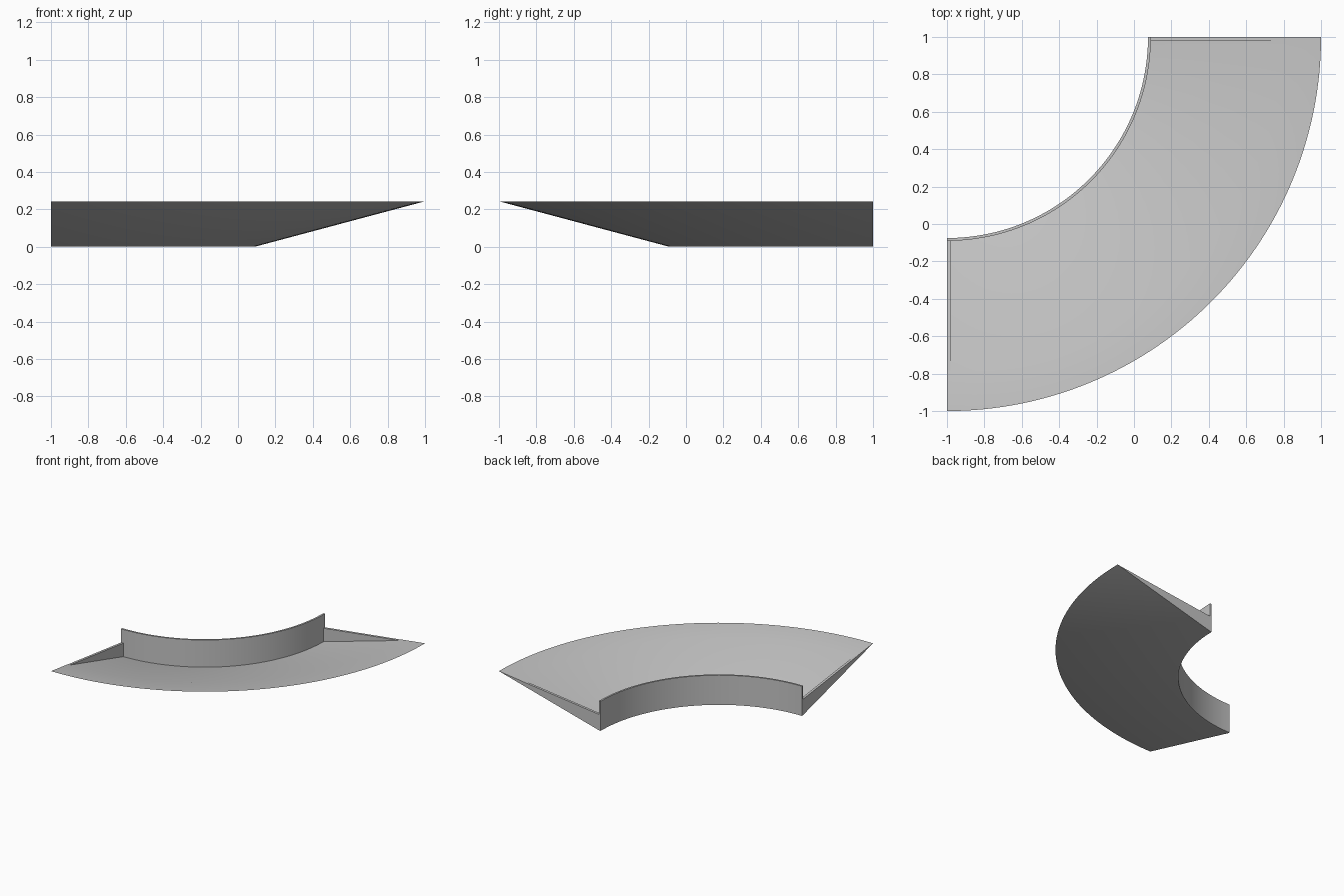
import bpy, bmesh
from math import sin, cos, pi, radians

cube = bpy.data.objects.get("Cube")
if cube:
    bpy.data.objects.remove(cube, do_unlink=True)

grey = bpy.data.materials.new("light grey")
grey.use_nodes = True
colour = (0.55, 0.55, 0.55, 1)
grey.diffuse_color = colour
grey.node_tree.nodes["Principled BSDF"].inputs["Base Color"].default_value = colour

INNER, WALL, LIP, OUTER = 1.075, 1.09, 1.79, 2.0   # radii about the back right corner
HEIGHT, FLOOR, END_TOP = 0.243, 0.02, 0.13
LIP_Z = 0.217
END_THICK = 0.02
STEPS = 64


def loft(name, rings):
    """Skin a closed solid through matching section rings."""
    bm = bmesh.new()
    loops = [[bm.verts.new(p) for p in ring] for ring in rings]
    n = len(loops[0])
    for a, b in zip(loops, loops[1:]):
        for i in range(n):
            j = (i + 1) % n
            bm.faces.new((a[i], a[j], b[j], b[i]))
    caps = [bm.faces.new(loops[0]), bm.faces.new(loops[-1])]
    bmesh.ops.triangulate(bm, faces=caps)
    bmesh.ops.recalc_face_normals(bm, faces=bm.faces[:])
    mesh = bpy.data.meshes.new(name)
    bm.to_mesh(mesh)
    bm.free()
    mesh.materials.append(grey)
    obj = bpy.data.objects.new(name, mesh)
    bpy.context.collection.objects.link(obj)
    return obj


# Quarter-round sloping tray with its upright inner wall
profile = [(INNER, 0), (WALL, 0), (OUTER, HEIGHT), (LIP, LIP_Z),
           (WALL, FLOOR), (WALL, HEIGHT), (INNER, HEIGHT)]
angles = [pi / 2 * i / STEPS for i in range(STEPS + 1)]
tray = loft("curved_tray", [[(r * cos(a) - 1, 1 - r * sin(a), z) for r, z in profile]
                            for a in angles])
bpy.ops.object.select_all(action='DESELECT')
tray.select_set(True)
bpy.context.view_layer.objects.active = tray
bpy.ops.object.shade_smooth_by_angle(angle=radians(30))

# Thin tapering walls closing both ends
taper = [(WALL - 0.007, FLOOR - 0.005), (LIP, LIP_Z - 0.001), (WALL - 0.007, END_TOP)]
depths = (0, END_THICK)
loft("back_end_wall", [[(r - 1, 1 - d, z) for r, z in taper] for d in depths])
loft("right_end_wall", [[(d - 1, 1 - r, z) for r, z in taper] for d in depths])
